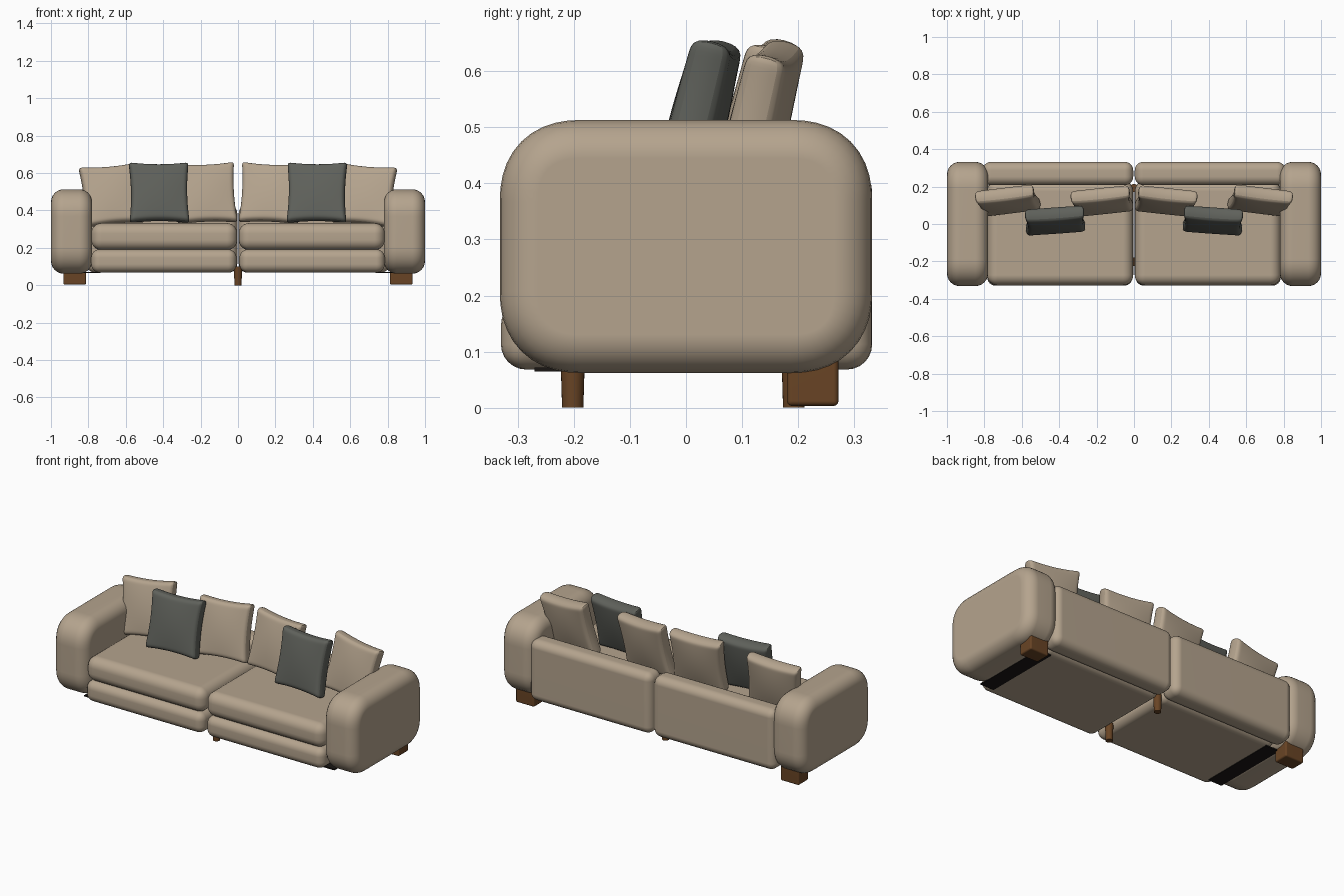
import bpy, bmesh
from math import radians

if "Cube" in bpy.data.objects:
    bpy.data.objects.remove(bpy.data.objects["Cube"], do_unlink=True)


def material(name, rgb):
    m = bpy.data.materials.new(name)
    m.use_nodes = True
    m.diffuse_color = (*rgb, 1)
    m.node_tree.nodes["Principled BSDF"].inputs["Base Color"].default_value = (*rgb, 1)
    return m


BEIGE = material("beige fabric", (0.46, 0.37, 0.27))
GREY = material("grey fabric", (0.115, 0.12, 0.105))
WOOD = material("brown wood", (0.14, 0.058, 0.018))
BLACK = material("black lining", (0.01, 0.008, 0.007))


def finish(bm, name, mat, smooth=True):
    bmesh.ops.recalc_face_normals(bm, faces=bm.faces)
    mesh = bpy.data.meshes.new(name)
    bm.to_mesh(mesh)
    bm.free()
    mesh.materials.append(mat)
    obj = bpy.data.objects.new(name, mesh)
    bpy.context.collection.objects.link(obj)
    if smooth:
        bpy.ops.object.select_all(action='DESELECT')
        obj.select_set(True)
        bpy.context.view_layer.objects.active = obj
        bpy.ops.object.shade_smooth_by_angle(angle=radians(40))
    return obj


def box_mesh(lo, hi):
    bm = bmesh.new()
    bmesh.ops.create_cube(bm, size=1)
    for v in bm.verts:
        for i in range(3):
            v.co[i] = lo[i] if v.co[i] < 0 else hi[i]
    return bm


def soft_box(name, x, y, z, radius, mat, segments=6):
    """Box spanning the given ranges with all edges rounded."""
    bm = box_mesh(*zip(sorted(x), y, z))
    bmesh.ops.bevel(bm, geom=bm.edges[:], offset=radius, segments=segments,
                    profile=0.5, affect='EDGES')
    obj = finish(bm, name, mat)
    obj.modifiers.new("Soft shading", 'WEIGHTED_NORMAL').keep_sharp = True
    return obj


def arm(name, s):
    """Block with a rounded side outline and softly padded rims."""
    bm = box_mesh(*zip(sorted((s * 0.78, s * 1.0)), (-0.332, 0.332), (0.062, 0.513)))
    along = [e for e in bm.edges if abs(e.verts[0].co.x - e.verts[1].co.x) > 0.1]
    bmesh.ops.bevel(bm, geom=along, offset=0.145, segments=10, profile=0.54, affect='EDGES')
    rims = [e for e in bm.edges if abs(e.verts[0].co.x - e.verts[1].co.x) < 0.01]
    bmesh.ops.bevel(bm, geom=rims, offset=0.068, segments=6, profile=0.5, affect='EDGES')
    obj = finish(bm, name, BEIGE)
    obj.modifiers.new("Soft shading", 'WEIGHTED_NORMAL').keep_sharp = True


def pillow(name, location, lean, roll, yaw, mat, w=0.163, h=0.167):
    """Padded square with drawn-in sides and pointed corners."""
    bm = bmesh.new()
    bmesh.ops.create_cube(bm, size=2)
    flat = [e for e in bm.edges if abs(e.verts[0].co.y - e.verts[1].co.y) < 0.1]
    bmesh.ops.subdivide_edges(bm, edges=flat, cuts=9, use_grid_fill=True)
    for v in bm.verts:
        u, t, k = v.co
        puff = (1 - u * u) * (1 - k * k)
        v.co = (u * w * (1 - 0.07 * (1 - k * k)),
                t * (0.036 + 0.014 * puff),
                k * h * (1 - 0.07 * (1 - u * u)))
    obj = finish(bm, name, mat)
    sub = obj.modifiers.new("Rounding", 'SUBSURF')
    sub.levels = sub.render_levels = 2
    obj.location = location
    obj.rotation_euler = [radians(a) for a in (lean, roll, yaw)]


for side, s in (("left", 1), ("right", -1)):
    # Upholstered body
    arm(side + "_arm", s)
    soft_box(side + "_base", (s * 0.008, s * 0.785), (-0.33, 0.23), (0.068, 0.192), 0.045, BEIGE)
    soft_box(side + "_seat_cushion", (s * 0.004, s * 0.785), (-0.328, 0.23), (0.188, 0.332), 0.055, BEIGE)
    soft_box(side + "_backrest", (s * 0.004, s * 0.81), (0.208, 0.332), (0.068, 0.43), 0.045, BEIGE)

    # Lining visible underneath, between base and arm
    finish(box_mesh(*zip(sorted((s * 0.735, s * 0.825)), (-0.27, 0.2), (0.0645, 0.072))),
           side + "_underside_lining", BLACK, smooth=False)

    # Loose pillows
    pillow(side + "_outer_pillow", (s * 0.675, 0.125, 0.482), -14, s * 5, -s * 7, BEIGE)
    pillow(side + "_inner_pillow", (s * 0.172, 0.122, 0.492), -14, s * 2, -s * 6, BEIGE)
    pillow(side + "_accent_pillow", (s * 0.422, 0.018, 0.495), -14, 0, -s * 4, GREY)

    # Rear block foot
    soft_box(side + "_rear_foot", (s * 0.812, s * 0.934), (0.18, 0.272), (0.003, 0.11), 0.009, WOOD, 3)

# Central round legs
for name, y in (("front_centre_leg", -0.202), ("rear_centre_leg", 0.192)):
    bm = bmesh.new()
    bmesh.ops.create_cone(bm, cap_ends=True, segments=24, radius1=0.019, radius2=0.022, depth=0.1)
    bmesh.ops.translate(bm, verts=bm.verts, vec=(0, y, 0.05))
    finish(bm, name, WOOD)
